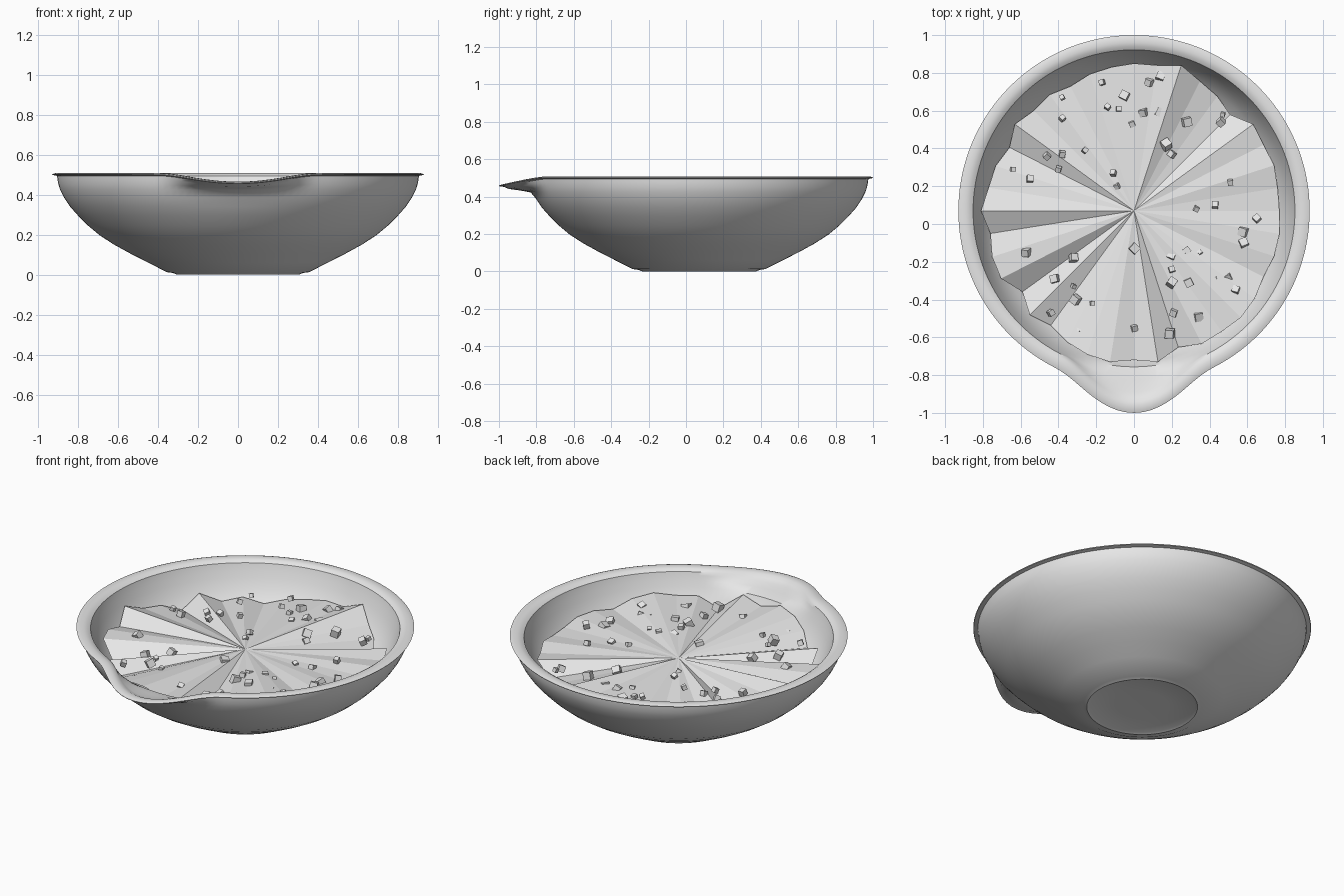
import bpy, bmesh, math, random
from mathutils import Matrix, Vector, Euler

random.seed(4)
CENTER_Y = 0.07
SPOUT_HALF_ANGLE = math.radians(27)

default_cube = bpy.data.objects.get("Cube")
if default_cube:
    bpy.data.objects.remove(default_cube, do_unlink=True)


def make_material(name, color):
    material = bpy.data.materials.new(name)
    material.use_nodes = True
    material.diffuse_color = color
    material.node_tree.nodes["Principled BSDF"].inputs["Base Color"].default_value = color
    return material


def finish(name, bm, material, smooth=False):
    mesh = bpy.data.meshes.new(name)
    bm.to_mesh(mesh)
    bm.free()
    mesh.materials.append(material)
    obj = bpy.data.objects.new(name, mesh)
    obj.location.y = CENTER_Y
    bpy.context.collection.objects.link(obj)
    if smooth:
        bpy.ops.object.select_all(action="DESELECT")
        obj.select_set(True)
        bpy.context.view_layer.objects.active = obj
        bpy.ops.object.shade_smooth_by_angle(angle=math.radians(40))
    return obj


def smoothstep(low, high, value):
    t = min(max((value - low) / (high - low), 0), 1)
    return t * t * (3 - 2 * t)


def bowl_point(radius, z, angle):
    """Point on the lathed bowl, pulled outward and down at the front spout."""
    away = abs(math.remainder(angle + math.pi / 2, 2 * math.pi))
    pull = 0.0
    if away < SPOUT_HALF_ANGLE:
        pull = math.cos(away / SPOUT_HALF_ANGLE * math.pi / 2) ** 2
    pull *= smoothstep(0.41, 0.5, z)
    radius += 0.14 * pull
    return Vector((radius * math.cos(angle), radius * math.sin(angle), z - 0.043 * pull))


grey = make_material("pale grey", (0.8, 0.8, 0.8, 1))

# Bowl: foot, outer wall, flared rim and inner wall in one lathed profile
profile = [
    (0.15, 0.012), (0.29, 0.006), (0.305, 0.0), (0.325, 0.008), (0.355, 0.012),
    (0.45, 0.06), (0.54, 0.106), (0.62, 0.15), (0.69, 0.195), (0.75, 0.245),
    (0.80, 0.295), (0.84, 0.34), (0.87, 0.385), (0.89, 0.425), (0.898, 0.45),
    (0.903, 0.475), (0.905, 0.494), (0.928, 0.498), (0.93, 0.502), (0.915, 0.507),
    (0.89, 0.508), (0.87, 0.504), (0.852, 0.493), (0.847, 0.475), (0.838, 0.45),
    (0.825, 0.415), (0.80, 0.36), (0.76, 0.3), (0.69, 0.23), (0.6, 0.165),
    (0.5, 0.11), (0.36, 0.05), (0.15, 0.035),
]
SEGMENTS = 144
bm = bmesh.new()
rings = []
for radius, z in profile:
    rings.append([bm.verts.new(bowl_point(radius, z, 2 * math.pi * i / SEGMENTS))
                  for i in range(SEGMENTS)])
for lower, upper in zip(rings, rings[1:]):
    for i in range(SEGMENTS):
        j = (i + 1) % SEGMENTS
        bm.faces.new((lower[i], lower[j], upper[j], upper[i]))
bm.faces.new(rings[0])
bm.faces.new(rings[-1])
bmesh.ops.recalc_face_normals(bm, faces=bm.faces)
finish("bowl", bm, grey, smooth=True)

# Filling: a pleated fan whose outer points climb the wall as they reach farther
reach = [77, 77, 78, 77, 78, 72, 75, 77, 81, 78,
         78, 77, 76, 74, 76, 75, 78, 74, 77, 78,
         81, 77, 79, 79, 73, 78, 75, 78, 80, 81,
         79, 81, 76, 79, 79, 80, 79, 77, 78, 78]
bm = bmesh.new()
hub = bm.verts.new((0, 0, 0.365))
tips = []
for i, hundredths in enumerate(reach):
    radius = hundredths / 100
    angle = 2 * math.pi * i / len(reach)
    height = max(0.3, 0.345 + (radius - 0.77) * 1.65)
    tips.append(bm.verts.new((radius * math.cos(angle), radius * math.sin(angle), height)))
for i, tip in enumerate(tips):
    bm.faces.new((hub, tip, tips[(i + 1) % len(tips)]))
finish("pleated_filling", bm, grey)

# Crumbs: small tumbled cubes scattered over the filling (hundredths of a unit)
crumb_spots = [
    (-38, 67), (-38, 56), (-17, 75), (-14, 62), (-5, 68), (-8, 61), (8, 75), (14, 78),
    (24, 73), (5, 59), (14, 59), (-1, 53), (28, 54), (46, 54), (47, 58), (17, 42),
    (20, 37), (-26, 39), (-38, 37), (-46, 36), (-11, 27), (-9, 20), (-64, 29),
    (-55, 24), (-40, 29), (51, 22), (33, 8), (43, 10), (65, 3), (58, -4), (58, -10),
    (0, -13), (-57, -15), (-32, -18), (-42, -29), (-32, -33), (-31, -40), (-44, -47),
    (-22, -42), (-12, -49), (-29, -56), (0, -55), (19, -58), (21, -47), (34, -49),
    (45, -38), (50, -28), (35, -15), (28, -14), (20, -17), (20, -24), (20, -31),
    (29, -31), (43, -29), (54, -35),
]
bm = bmesh.new()
for x, y in crumb_spots:
    spot = Vector((x / 100, y / 100 - CENTER_Y, 0.365 + random.uniform(-0.01, 0.015)))
    turn = Euler([random.uniform(-0.5, 0.5), random.uniform(-0.5, 0.5),
                  random.uniform(0, math.pi)])
    bmesh.ops.create_cube(bm, size=random.uniform(0.022, 0.046),
                          matrix=Matrix.Translation(spot) @ turn.to_matrix().to_4x4())
finish("crumbs", bm, grey)
